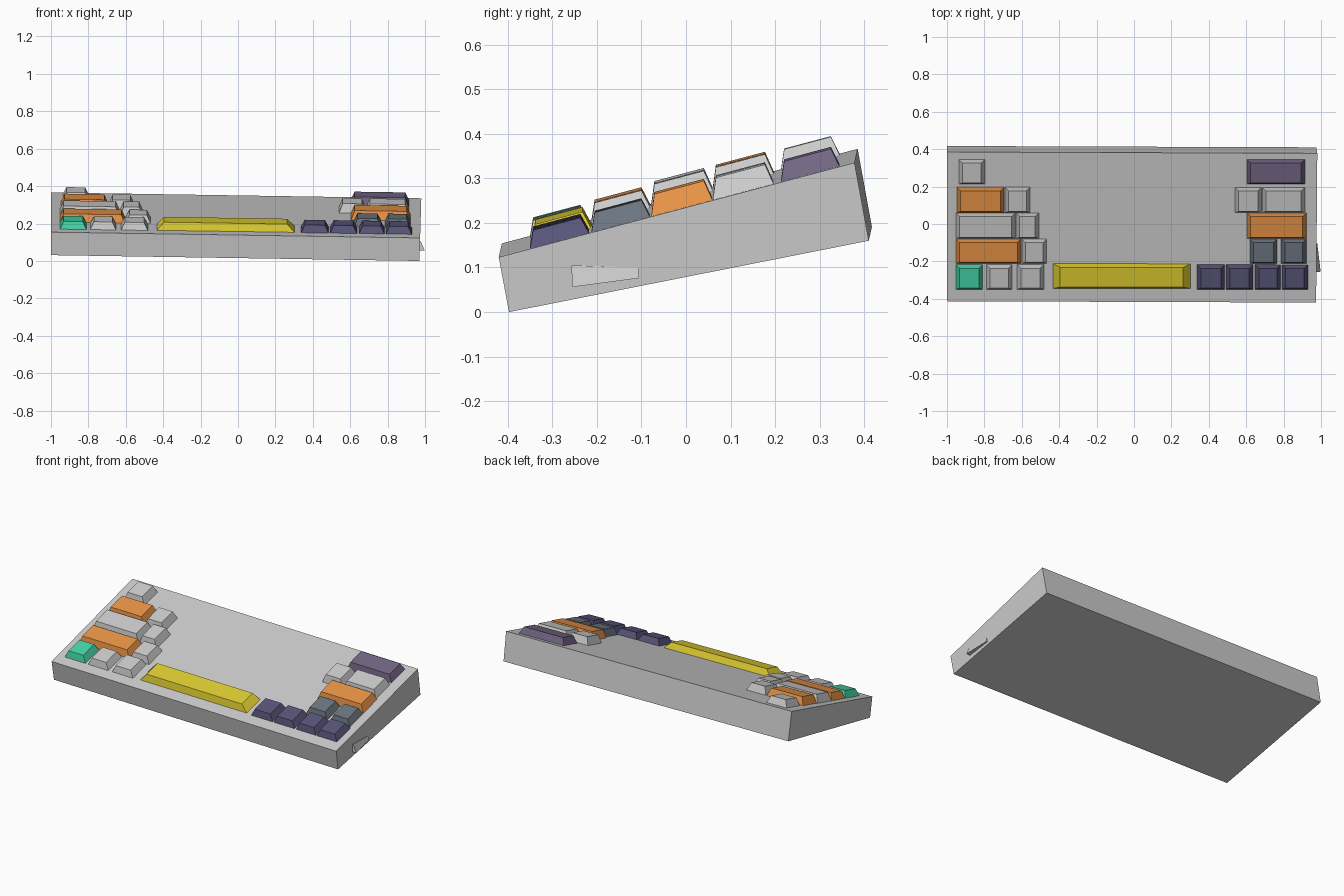
import bpy, bmesh

if "Cube" in bpy.data.objects:
    bpy.data.objects.remove(bpy.data.objects["Cube"])


def material(name, rgb):
    m = bpy.data.materials.new(name)
    m.diffuse_color = (*rgb, 1)
    m.use_nodes = True
    m.node_tree.nodes["Principled BSDF"].inputs["Base Color"].default_value = m.diffuse_color
    return m


ORANGE = material("orange", (0.80, 0.29, 0.06))
GREEN = material("green", (0.06, 0.65, 0.38))
YELLOW = material("yellow", (0.72, 0.60, 0.03))
NAVY = material("navy", (0.10, 0.09, 0.19))
SLATE = material("slate", (0.15, 0.18, 0.22))
PURPLE = material("purple", (0.17, 0.13, 0.23))


def loft(name, lower, upper, mat=None):
    """Solid between two matching loops of four points."""
    bm = bmesh.new()
    a = [bm.verts.new(p) for p in lower]
    b = [bm.verts.new(p) for p in upper]
    bm.faces.new(a[::-1])
    bm.faces.new(b)
    for i in range(4):
        j = (i + 1) % 4
        bm.faces.new((a[i], a[j], b[j], b[i]))
    bmesh.ops.recalc_face_normals(bm, faces=bm.faces)
    me = bpy.data.meshes.new(name)
    bm.to_mesh(me)
    bm.free()
    ob = bpy.data.objects.new(name, me)
    bpy.context.collection.objects.link(ob)
    if mat:
        me.materials.append(mat)
    return ob


def deck(x, y):
    """Height of the sloping top of the case."""
    return 0.123 + 0.2657 * (y + 0.42) - 0.0157 * (x - 0.975)


# Wedge case, resting on its lower right front edge
profile = [(-0.397, 0.0), (0.41, 0.16), (0.378, 0.335), (-0.42, 0.123)]
loft("case",
     [(-1.0, y + 0.007, z + 0.031) for y, z in profile],
     [(0.973 + 0.03 * (z - 0.1), y, z) for y, z in profile])


# Tapered keycaps seated on the deck
def key(name, x0, x1, y0, y1, h, mat=None, side=0.02):
    def ring(xa, xb, ya, yb, dz):
        return [(x, y, deck(x, y) + dz)
                for x, y in ((xa, ya), (xb, ya), (xb, yb), (xa, yb))]
    loft(name, ring(x0, x1, y0, y1, -0.002),
         ring(x0 + side, x1 - side, y0 + 0.007, y1 - 0.02, h), mat)


# Each row: name, front y, back y, height, keys (left x, right x, material)
rows = [
    ("number_row_key", 0.213, 0.345, 0.044,
     [(-0.937, -0.797, None), (0.604, 0.914, PURPLE)]),
    ("upper_row_key", 0.06, 0.197, 0.048,
     [(-0.947, -0.695, ORANGE), (-0.69, -0.556, None),
      (0.54, 0.682, None), (0.685, 0.914, None)]),
    ("home_row_key", -0.078, 0.06, 0.048,
     [(-0.952, -0.634, None), (-0.631, -0.508, None), (0.604, 0.922, ORANGE)]),
    ("lower_row_key", -0.212, -0.08, 0.042,
     [(-0.952, -0.604, ORANGE), (-0.6, -0.467, None),
      (0.62, 0.765, SLATE), (0.786, 0.922, SLATE)]),
    ("bottom_row_key", -0.35, -0.217, 0.039,
     [(-0.952, -0.81, GREEN), (-0.79, -0.652, None), (-0.625, -0.482, None),
      (0.337, 0.485, NAVY), (0.492, 0.636, NAVY),
      (0.647, 0.784, NAVY), (0.79, 0.93, NAVY)]),
]
for name, y0, y1, h, keys in rows:
    for i, (x0, x1, mat) in enumerate(keys):
        key(f"{name}_{i + 1}", x0, x1, y0, y1, h, mat)
key("space_bar", -0.435, 0.303, -0.345, -0.212, 0.041, YELLOW, side=0.04)

# Tilted connector poking out of the right wall
outer = [(0.998, -0.255, 0.056), (0.98, -0.105, 0.076),
         (0.976, -0.107, 0.1), (0.977, -0.257, 0.105)]
loft("side_connector", [(x - 0.08, y, z) for x, y, z in outer], outer)
